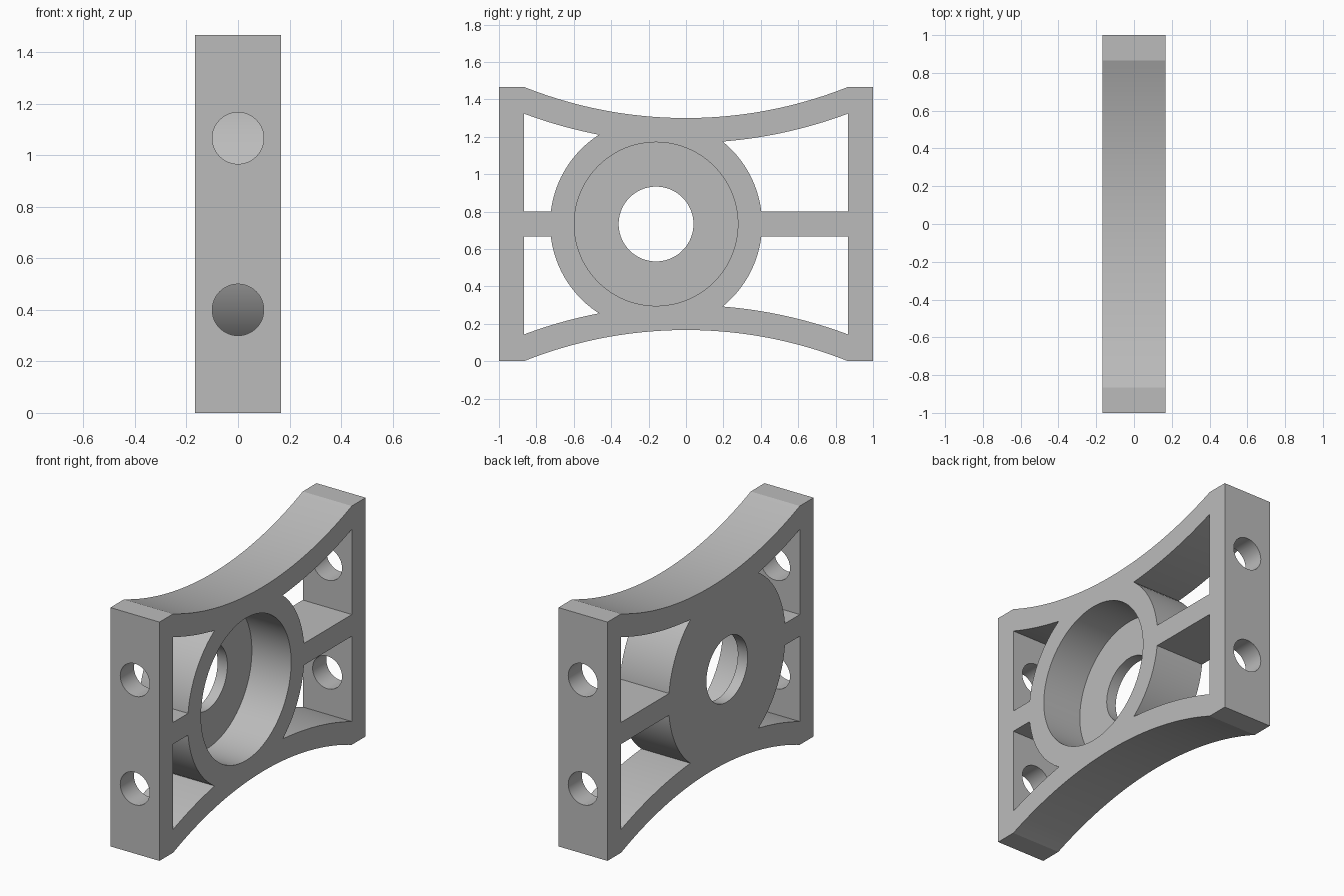
import bpy, bmesh, math
from mathutils import Matrix

cube = bpy.data.objects.get("Cube")
if cube:
    bpy.data.objects.remove(cube, do_unlink=True)

U = 1 / 15                       # design unit
HALF_X, HALF_Y, MID_Z = 2.5 * U, 1.0, 11 * U
PLATE_Y = 13 * U                 # inner face of the end plates
BOSS_Y = -0.16
WAIST = 8.5 * U                  # half height at the middle
RADIUS = (PLATE_Y**2 + (2.5 * U)**2) / (5 * U)

metal = bpy.data.materials.new("plain grey")
metal.use_nodes = True
grey = (0.5, 0.5, 0.5, 1)
metal.diffuse_color = grey
metal.node_tree.nodes["Principled BSDF"].inputs["Base Color"].default_value = grey


def finish(name, bm):
    bmesh.ops.recalc_face_normals(bm, faces=bm.faces)
    mesh = bpy.data.meshes.new(name)
    bm.to_mesh(mesh)
    bm.free()
    mesh.materials.append(metal)
    obj = bpy.data.objects.new(name, mesh)
    bpy.context.collection.objects.link(obj)
    return obj


def prism(name, outline, half):
    """Extrude a (y, z) outline across the thickness."""
    bm = bmesh.new()
    face = bm.faces.new([bm.verts.new((-half, y, z)) for y, z in outline])
    side = bmesh.ops.extrude_face_region(bm, geom=[face])["geom"]
    bmesh.ops.translate(bm, vec=(2 * half, 0, 0),
                        verts=[v for v in side if isinstance(v, bmesh.types.BMVert)])
    return finish(name, bm)


def cylinder(name, radius, length, centre, axis, sides=96):
    bm = bmesh.new()
    turn = Matrix.Rotation(math.pi / 2, 4, "Y" if axis == "x" else "X")
    bmesh.ops.create_cone(bm, cap_ends=True, segments=sides, radius1=radius,
                          radius2=radius, depth=length,
                          matrix=Matrix.Translation(centre) @ turn)
    return finish(name, bm)


def cut(target, cutter):
    mod = target.modifiers.new("cut", "BOOLEAN")
    mod.operation, mod.solver, mod.object = "DIFFERENCE", "EXACT", cutter
    bpy.context.view_layer.objects.active = target
    bpy.ops.object.modifier_apply(modifier=mod.name)
    bpy.data.objects.remove(cutter, do_unlink=True)


def waisted(inset, ends, steps=48):
    """Outline whose top and bottom edges are arcs bowed towards the middle."""
    r = RADIUS + inset
    top = []
    for i in range(steps + 1):
        y = PLATE_Y * (2 * i / steps - 1)
        top.append((y, WAIST + RADIUS - math.sqrt(r * r - y * y)))
    top = [(-y, z) for y, z in ends] + top + ends
    return ([(y, MID_Z + z) for y, z in top]
            + [(y, MID_Z - z) for y, z in reversed(top)])


# Solid body with end plates
bracket = prism("bearing_bracket", waisted(0, [(HALF_Y, MID_Z)]), HALF_X)

# Window cutter, leaving the boss and the cross rib standing
windows = prism("window_cutter", waisted(2 * U, []), 0.3)
cut(windows, cylinder("boss", WAIST, 1, (0, BOSS_Y, MID_Z), "x"))
cut(windows, prism("rib", [(-1, MID_Z - U), (1, MID_Z - U),
                           (1, MID_Z + U), (-1, MID_Z + U)], 0.5))
cut(bracket, windows)

# Bearing seat open to one side, with a smaller through bore
cut(bracket, cylinder("seat", 0.4375, 0.6, (U - HALF_X + 0.3, BOSS_Y, MID_Z), "x"))
cut(bracket, cylinder("bore", 3 * U, 1, (0, BOSS_Y, MID_Z), "x"))

# Bolt holes through both end plates
for y in (-HALF_Y, HALF_Y):
    for z in (6 * U, 16 * U):
        cut(bracket, cylinder("bolt", 0.1, 5 * U, (0, y, z), "y", 48))

bpy.ops.object.select_all(action="DESELECT")
bracket.select_set(True)
bpy.context.view_layer.objects.active = bracket
bpy.ops.object.shade_smooth_by_angle(angle=math.radians(20))
